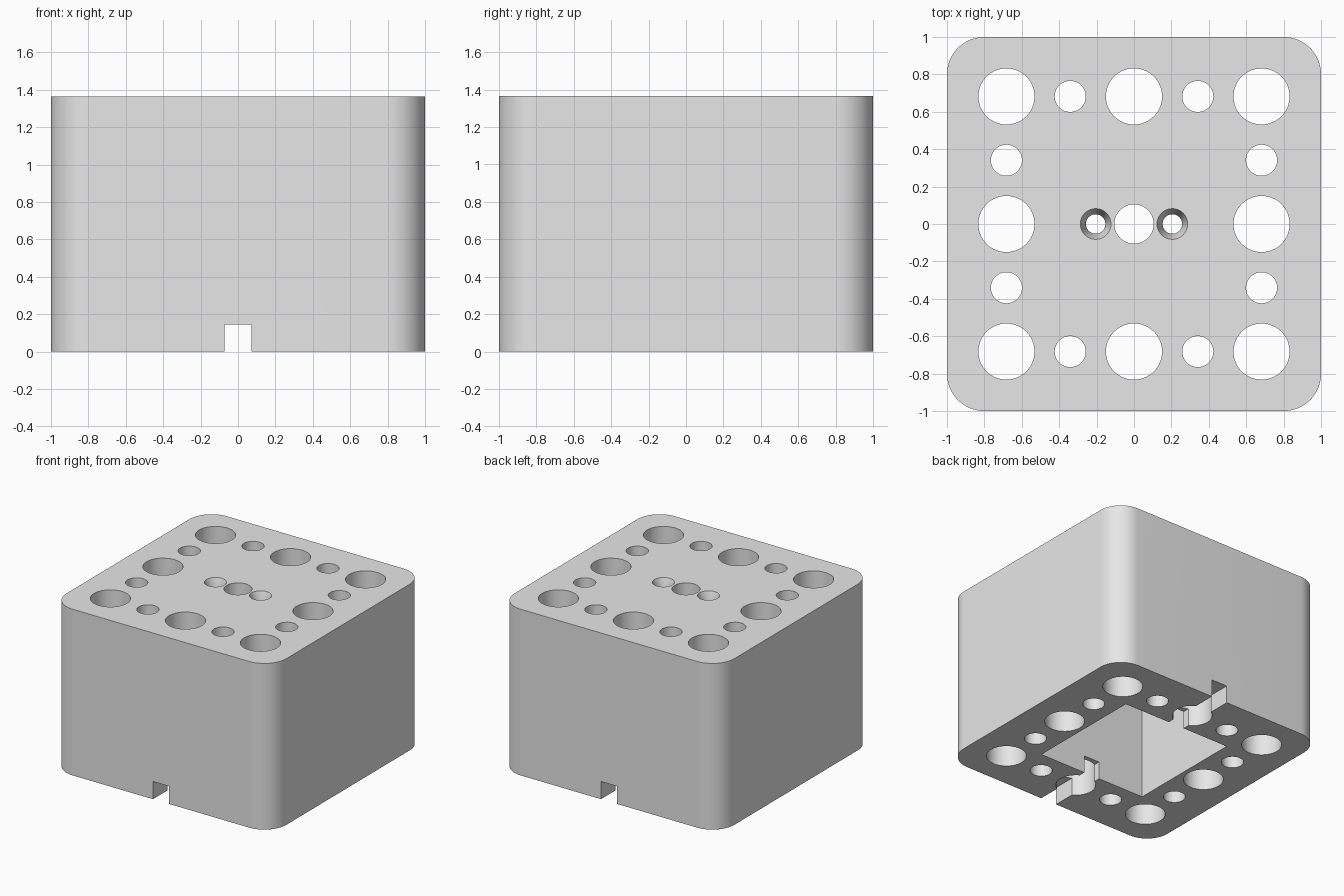
import bpy
import bmesh
import math

cube = bpy.data.objects.get("Cube")
if cube:
    bpy.data.objects.remove(cube, do_unlink=True)

HEIGHT = 1.365
PITCH = 0.682        # spacing of the large holes
CAVITY_TOP = 1.14

grey = bpy.data.materials.new("plain grey")
grey.use_nodes = True
grey.diffuse_color = (0.8, 0.8, 0.8, 1)
grey.node_tree.nodes["Principled BSDF"].inputs["Base Color"].default_value = (0.8, 0.8, 0.8, 1)


def add_object(name, bm):
    mesh = bpy.data.meshes.new(name)
    bmesh.ops.recalc_face_normals(bm, faces=bm.faces)
    bm.to_mesh(mesh)
    bm.free()
    obj = bpy.data.objects.new(name, mesh)
    bpy.context.collection.objects.link(obj)
    obj.data.materials.append(grey)
    return obj


def box(name, size, z0, z1):
    bm = bmesh.new()
    bmesh.ops.create_cube(bm, size=1)
    for v in bm.verts:
        v.co.x *= size[0]
        v.co.y *= size[1]
        v.co.z = z1 if v.co.z > 0 else z0
    return add_object(name, bm)


def cone(name, x, y, r_low, r_high, z0, z1):
    bm = bmesh.new()
    bmesh.ops.create_cone(bm, cap_ends=True, segments=64,
                          radius1=r_low, radius2=r_high, depth=z1 - z0)
    bmesh.ops.translate(bm, verts=bm.verts, vec=(x, y, (z0 + z1) / 2))
    return add_object(name, bm)


# Block with rounded vertical corners
bm = bmesh.new()
profile = []
for quarter in range(4):
    middle = math.radians(45 + 90 * quarter)
    cx, cy = math.copysign(0.8, math.cos(middle)), math.copysign(0.8, math.sin(middle))
    for i in range(17):
        a = math.radians(90 * quarter + 90 * i / 16)
        profile.append(bm.verts.new((cx + 0.2 * math.cos(a), cy + 0.2 * math.sin(a), 0)))
base = bm.faces.new(profile)
top = bmesh.ops.extrude_face_region(bm, geom=[base])
for item in top["geom"]:
    if isinstance(item, bmesh.types.BMVert):
        item.co.z = HEIGHT
block = add_object("block", bm)

# Square cavity underneath and cable slot along the base
cutters = [
    box("cavity_cutter", (0.99, 0.99), -0.1, CAVITY_TOP),
    box("slot_cutter", (0.145, 2.4), -0.12, 0.145),
]

# Ring of large and small through holes
half = PITCH / 2
for i in range(-2, 3):
    for j in range(-2, 3):
        if max(abs(i), abs(j)) < 2:
            continue
        radius = 0.15 if i % 2 == 0 and j % 2 == 0 else 0.083
        cutters.append(cone("hole_cutter", i * half, j * half, radius, radius, -0.2, 1.5))

# Centre hole and two countersunk screw holes into the cavity
cutters.append(cone("centre_cutter", 0, 0, 0.105, 0.105, 1, 1.5))
for x in (-0.205, 0.205):
    cutters.append(cone("screw_cutter", x, 0, 0.052, 0.052, 1, 1.5))
    cutters.append(cone("countersink_cutter", x, 0, 0.052, 0.112, HEIGHT - 0.09, HEIGHT + 0.09))

# Cut everything out of the block
bpy.context.view_layer.objects.active = block
for cutter in cutters:
    mod = block.modifiers.new("cut", "BOOLEAN")
    mod.operation = "DIFFERENCE"
    mod.solver = "EXACT"
    mod.object = cutter
    bpy.ops.object.modifier_apply(modifier=mod.name)
    bpy.data.objects.remove(cutter, do_unlink=True)

bpy.ops.object.select_all(action="DESELECT")
block.select_set(True)
bpy.ops.object.shade_smooth_by_angle(angle=math.radians(25))
